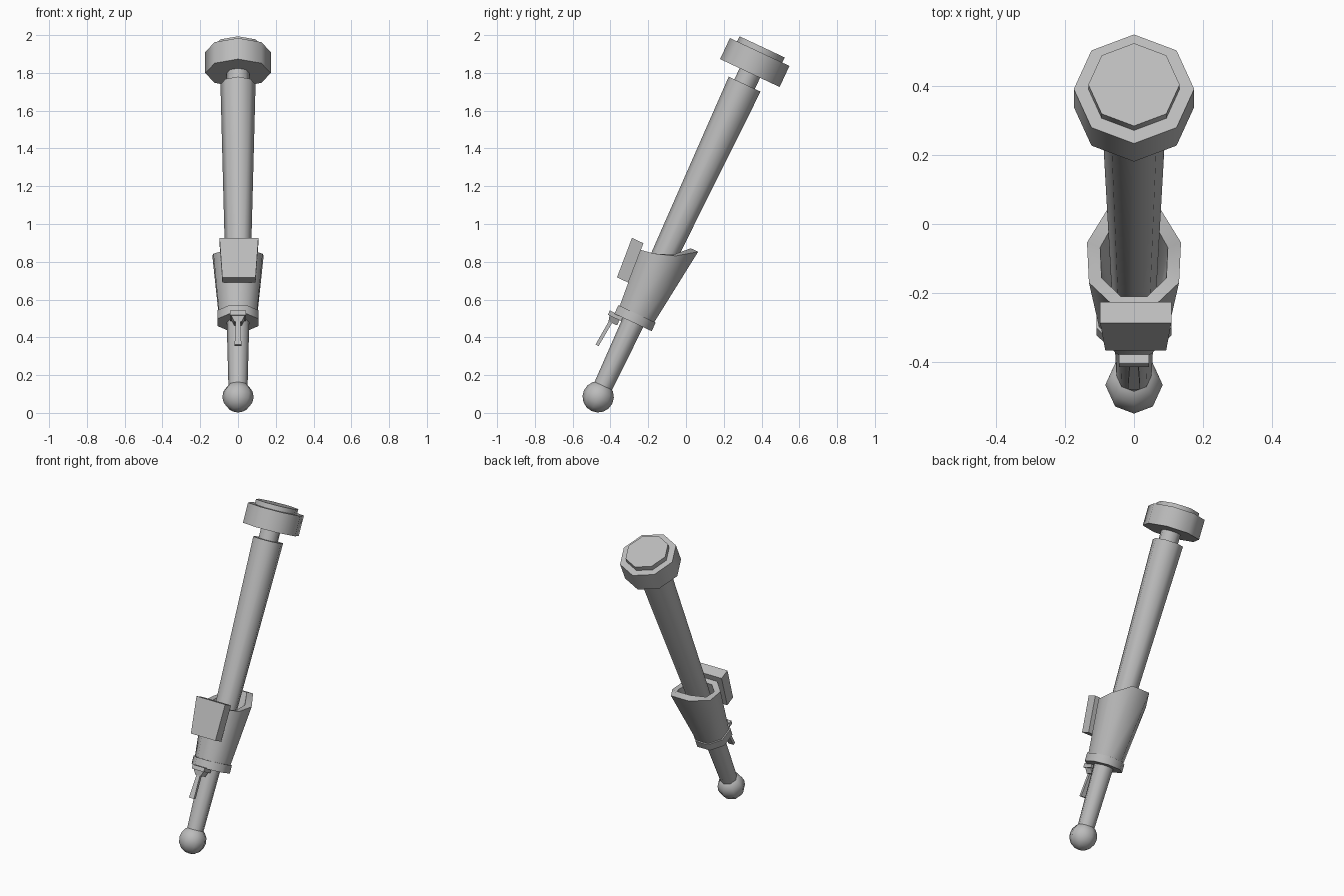
import bpy
import bmesh
from math import sin, cos, pi, radians
from mathutils import Matrix, Vector

if "Cube" in bpy.data.objects:
    bpy.data.objects.remove(bpy.data.objects["Cube"])

grey = bpy.data.materials.new("plain grey")
grey.use_nodes = True
COLOUR = (0.5, 0.5, 0.5, 1)
grey.diffuse_color = COLOUR
grey.node_tree.nodes["Principled BSDF"].inputs["Base Color"].default_value = COLOUR

# Everything is built along a local z axis starting at the ball, then leaned back
LEAN = Matrix.Translation((0, -0.465, 0.085)) @ Matrix.Rotation(radians(-25.1), 4, "X")
SIDES = 8


def finish(name, bm):
    bmesh.ops.recalc_face_normals(bm, faces=bm.faces)
    bm.transform(LEAN)
    mesh = bpy.data.meshes.new(name)
    bm.to_mesh(mesh)
    bm.free()
    mesh.materials.append(grey)
    obj = bpy.data.objects.new(name, mesh)
    bpy.context.collection.objects.link(obj)
    bpy.ops.object.select_all(action="DESELECT")
    obj.select_set(True)
    bpy.context.view_layer.objects.active = obj
    bpy.ops.object.shade_smooth_by_angle(angle=radians(50))
    return obj


def loft(name, rings):
    """Skin a list of point rings and cap both ends."""
    bm = bmesh.new()
    loops = [[bm.verts.new(p) for p in ring] for ring in rings]
    n = len(loops[0])
    for a, b in zip(loops, loops[1:]):
        for i in range(n):
            j = (i + 1) % n
            bm.faces.new((a[i], a[j], b[j], b[i]))
    bm.faces.new(loops[0])
    bm.faces.new(loops[-1])
    return finish(name, bm)


def ring(radius, height, turn=0.0):
    angles = [2 * pi * (i + turn) / SIDES for i in range(SIDES)]
    return [Vector((radius * sin(a), -radius * cos(a), height)) for a in angles]


def lathe(name, profile, turn=0.0):
    return loft(name, [ring(r, h, turn) for r, h in profile])


def slab(name, sections):
    """Box lofted through (half width, front y, back y, height) sections."""
    return loft(name, [[(-w, f, h), (w, f, h), (w, b, h), (-w, b, h)]
                       for w, f, b, h in sections])


# Ball foot
bm = bmesh.new()
bmesh.ops.create_uvsphere(bm, u_segments=SIDES, v_segments=8, radius=0.083)
finish("ball_foot", bm)

# Tapered barrel, neck and capped head
lathe("barrel", [(0.05, 0.03), (0.093, 1.828)])
lathe("neck", [(0.06, 1.8), (0.06, 1.92)])
lathe("head", [(0.174, 1.893), (0.174, 2.016)])
lathe("head_cap", [(0.132, 2.0), (0.132, 2.046)])

# Flared cup with a rim that rises to the back
rim = {0: (0.139, 0.80), 1: (0.141, 0.812), 2: (0.147, 0.85), 3: (0.166, 0.92)}
outer, inner = [], []
for i in range(SIDES):
    radius, height = rim[min(i, SIDES - 1 - i)]
    a = 2 * pi * (i + 0.5) / SIDES
    outer.append(Vector((radius * sin(a), -radius * cos(a), height)))
    inner.append(Vector((0.72 * radius * sin(a), -0.72 * radius * cos(a), height)))
loft("cup", [ring(0.108, 0.47, 0.5), outer, inner, ring(0.075, 0.52, 0.5)])
lathe("cup_ring", [(0.118, 0.435), (0.118, 0.485)], 0.5)

# Front block
block = slab("front_block", [(0.088, -0.178, -0.112, 0.615), (0.103, -0.195, -0.128, 0.838)])
block.location.x = 0.005

# Trigger bracket and lever
slab("bracket_plate", [(0.043, -0.138, -0.06, 0.415), (0.043, -0.138, -0.06, 0.44)])
slab("bracket_stem", [(0.02, -0.12, -0.07, 0.385), (0.035, -0.128, -0.07, 0.415)])
slab("lever", [(0.018, -0.13, -0.112, 0.245), (0.012, -0.118, -0.098, 0.4)])
